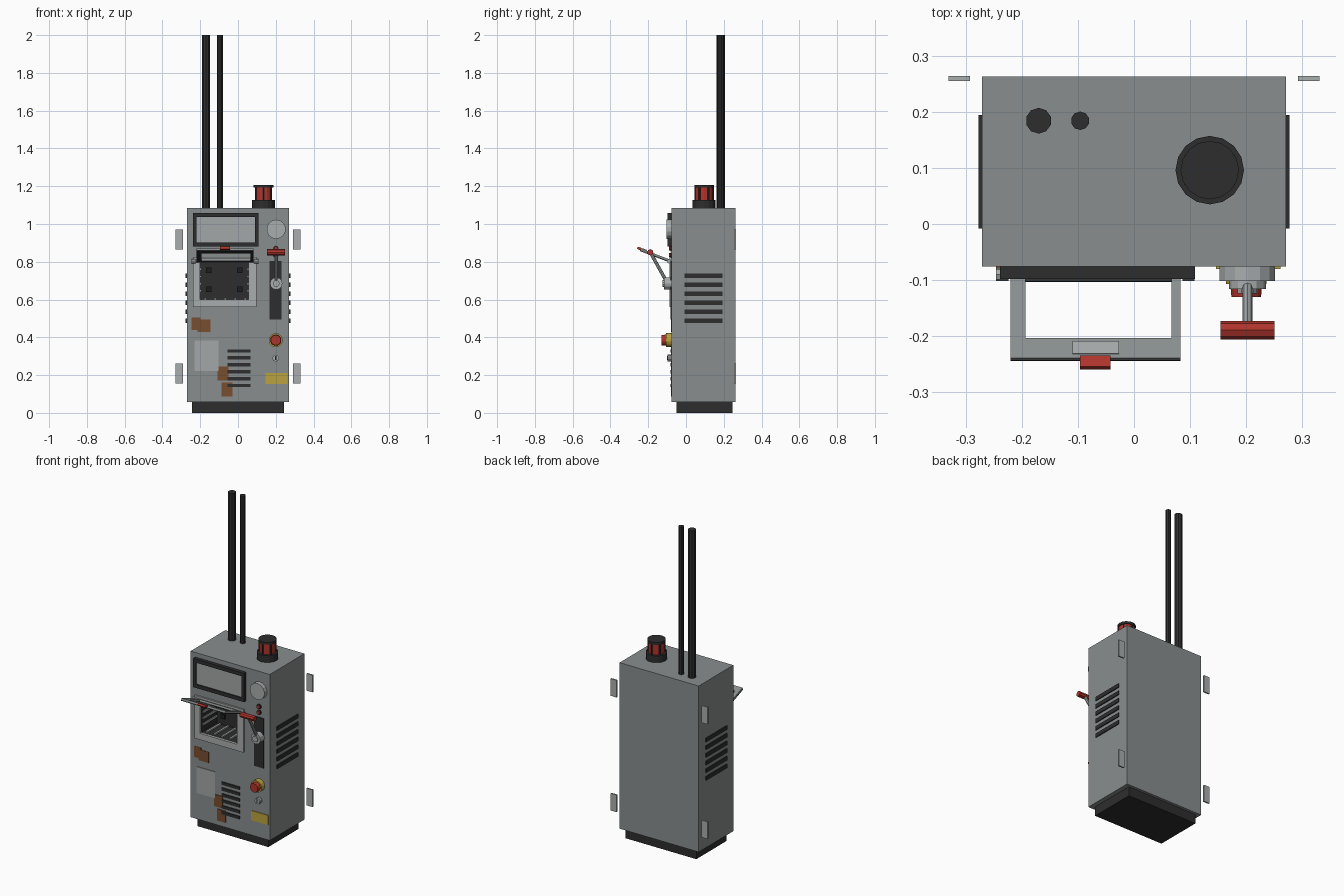
import bpy, bmesh, math
from mathutils import Vector, Matrix

if "Cube" in bpy.data.objects:
    bpy.data.objects.remove(bpy.data.objects["Cube"])


def material(name, r, g, b):
    m = bpy.data.materials.new(name)
    m.diffuse_color = (r, g, b, 1)
    m.use_nodes = True
    m.node_tree.nodes["Principled BSDF"].inputs["Base Color"].default_value = m.diffuse_color
    return m


BODY = material("cabinet grey", 0.25, 0.27, 0.27)
METAL = material("light metal", 0.40, 0.42, 0.42)
DARK = material("dark plastic", 0.027, 0.027, 0.027)
SCREEN = material("pale panel", 0.37, 0.39, 0.39)
RED = material("signal red", 0.43, 0.035, 0.025)
YELLOW = material("warning yellow", 0.50, 0.37, 0.05)
RUST = material("rust brown", 0.19, 0.075, 0.03)
BLACK = material("black", 0.012, 0.012, 0.012)


def finish(name, bm, mat):
    bmesh.ops.recalc_face_normals(bm, faces=bm.faces)
    me = bpy.data.meshes.new(name)
    bm.to_mesh(me)
    bm.free()
    me.materials.append(mat)
    ob = bpy.data.objects.new(name, me)
    bpy.context.collection.objects.link(ob)
    return ob


def box(name, x, y, z, mat, M=None):
    bm = bmesh.new()
    bmesh.ops.create_cube(bm, size=1)
    for v in bm.verts:
        v.co = Vector([(a + b) / 2 + c * (b - a) for c, (a, b) in zip(v.co, (x, y, z))])
    if M:
        bm.transform(M)
    return finish(name, bm, mat)


def rod(name, a, b, r, mat, sides=12, r2=None):
    a, b = Vector(a), Vector(b)
    d = b - a
    bm = bmesh.new()
    bmesh.ops.create_cone(bm, cap_ends=True, segments=sides, radius1=r,
                          radius2=r if r2 is None else r2, depth=d.length)
    bm.transform(Matrix.Translation((a + b) / 2) @ d.to_track_quat('Z', 'Y').to_matrix().to_4x4())
    return finish(name, bm, mat)


def frame(name, outer, inner, y, mat):
    # four bars around an opening; outer and inner are (x0, x1, z0, z1)
    (a, b, c, d), (e, f, g, h) = outer, inner
    box(name + "_left", (a, e), y, (c, d), mat)
    box(name + "_right", (f, b), y, (c, d), mat)
    box(name + "_bottom", (e, f), y, (c, g), mat)
    box(name + "_top", (e, f), y, (h, d), mat)


F = -0.076  # front face of the cabinet

# cabinet with a recessed hatch chamber
body = box("cabinet", (-0.271, 0.271), (F, 0.263), (0.058, 1.086), BODY)
cutter = box("chamber_cutter", (-0.2, 0.055), (-0.2, 0.08), (0.6, 0.795), BODY)
mod = body.modifiers.new("chamber", 'BOOLEAN')
mod.object, mod.operation, mod.solver = cutter, 'DIFFERENCE', 'EXACT'
bpy.context.view_layer.objects.active = body
bpy.ops.object.modifier_apply(modifier="chamber")
bpy.data.objects.remove(cutter)
body.data.materials.clear()
body.data.materials.append(BODY)
body.data.materials.append(DARK)
for p in body.data.polygons:
    c = p.center
    inside = -0.21 < c.x < 0.06 and F + 0.01 < c.y < 0.1 and 0.59 < c.z < 0.8
    p.material_index = 1 if inside else 0
box("plinth", (-0.243, 0.243), (-0.05, 0.246), (0, 0.06), DARK)

# chamber rails and back sockets
for i in range(5):
    x = -0.18 + i * 0.053
    box("floor_rail", (x, x + 0.012), (-0.06, 0.075), (0.6, 0.608), METAL)
for i in range(4):
    z = 0.64 + i * 0.038
    box("left_rail", (-0.2, -0.193), (-0.06, 0.075), (z, z + 0.012), METAL)
    box("right_rail", (0.048, 0.055), (-0.06, 0.075), (z, z + 0.012), METAL)
for x in (-0.155, 0.01):
    for z in (0.655, 0.755):
        box("socket", (x - 0.014, x + 0.014), (0.07, 0.081), (z - 0.014, z + 0.014), BLACK)

# wall brackets
for s in (-1, 1):
    for z in (0.155, 0.865):
        box("wall_bracket", sorted((s * 0.292, s * 0.331)), (0.255, 0.264), (z, z + 0.106), METAL)

# side and front vents
for i in range(6):
    z = 0.489 + i * 0.0475
    for s in (-1, 1):
        box("side_vent_slat", sorted((s * 0.265, s * 0.277)), (-0.008, 0.194), (z - 0.012, z + 0.012), DARK)
    z = 0.145 + i * 0.0365
    box("front_vent_slat", (-0.055, 0.066), (F - 0.006, F + 0.005), (z - 0.009, z + 0.009), DARK)

# antennas
rod("thick_antenna", (-0.17, 0.184, 1.08), (-0.17, 0.184, 2), 0.023, DARK, 10)
rod("thin_antenna", (-0.096, 0.184, 1.08), (-0.096, 0.184, 2), 0.0165, DARK, 10)

# beacon
bx, by = 0.135, 0.096
rod("beacon_base", (bx, by, 1.08), (bx, by, 1.128), 0.061, DARK, 16)
rod("beacon_lens", (bx, by, 1.128), (bx, by, 1.195), 0.046, RED, 16)
rod("beacon_cap", (bx, by, 1.192), (bx, by, 1.207), 0.052, DARK, 16)
for i in range(6):
    a = math.radians(30 + i * 60)
    x, y = bx + 0.047 * math.cos(a), by + 0.047 * math.sin(a)
    rod("beacon_cage_bar", (x, y, 1.125), (x, y, 1.195), 0.005, DARK, 6)

# display
frame("display_frame", (-0.239, 0.109, 0.88, 1.058), (-0.22, 0.091, 0.902, 1.036), (-0.098, F + 0.002), DARK)
box("display_screen", (-0.222, 0.093), (-0.09, F + 0.002), (0.9, 1.038), SCREEN)

# gauge and indicator lamps
rod("gauge", (0.202, F + 0.002, 0.972), (0.202, -0.102, 0.972), 0.051, METAL, 14)
for z in (0.87, 0.835):
    rod("indicator_lamp_ring", (0.2, F + 0.002, z), (0.2, -0.083, z), 0.015, DARK, 10)
    rod("indicator_lamp", (0.2, F, z), (0.2, -0.091, z), 0.011, RED, 10)

# hatch surround
frame("hatch_surround", (-0.237, 0.098, 0.56, 0.825), (-0.2, 0.055, 0.6, 0.795), (-0.087, F + 0.002), METAL)

# hatch hinge
rod("hinge_pin", (-0.24, -0.09, 0.803), (0.1, -0.09, 0.803), 0.007, METAL, 8)
for x in (-0.246, 0.086):
    rod("hinge_knuckle", (x, -0.09, 0.803), (x + 0.022, -0.09, 0.803), 0.012, METAL, 8)

# open hatch door, built lying flat and tilted about the hinge
M = Matrix.Translation((0, -0.09, 0.803)) @ Matrix.Rotation(math.radians(-21), 4, 'X')
for suffix, zz, mat in (("", (0, 0.01), BODY), ("_seal", (-0.005, 0), DARK)):
    box("hatch_door_left" + suffix, (-0.22, -0.193), (-0.163, 0), zz, mat, M)
    box("hatch_door_right" + suffix, (0.067, 0.083), (-0.163, 0), zz, mat, M)
    box("hatch_door_outer" + suffix, (-0.193, 0.067), (-0.163, -0.125), zz, mat, M)
    box("hatch_door_inner" + suffix, (-0.193, 0.067), (-0.012, 0), zz, mat, M)
box("hatch_door_plate", (-0.11, -0.027), (-0.156, -0.132), (0.008, 0.014), SCREEN, M)
box("hatch_door_grip", (-0.096, -0.042), (-0.181, -0.16), (0.0, 0.013), RED, M)

# lever in its slot
box("lever_slot", (0.167, 0.231), (F - 0.005, F + 0.002), (0.495, 0.803), DARK)
rod("lever_hub", (0.202, F + 0.002, 0.685), (0.202, -0.116, 0.685), 0.033, METAL, 12)
rod("lever_hub_cap", (0.202, -0.11, 0.685), (0.202, -0.124, 0.685), 0.018, METAL, 10)
rod("lever_arm", (0.202, -0.1, 0.69), (0.202, -0.189, 0.85), 0.009, METAL, 8)
rod("lever_grip", (0.154, -0.189, 0.85), (0.25, -0.189, 0.85), 0.0165, RED, 8)

# emergency button and key lock
rod("button_collar", (0.2, F + 0.002, 0.385), (0.2, -0.107, 0.385), 0.037, YELLOW, 14)
rod("button_head", (0.2, -0.1, 0.385), (0.2, -0.13, 0.385), 0.03, RED, 14, 0.027)
rod("key_lock", (0.2, F + 0.002, 0.29), (0.2, -0.098, 0.29), 0.018, METAL, 10)
box("key_slot", (0.197, 0.203), (-0.1, -0.095), (0.28, 0.3), BLACK)

# plates and rust patches on the front
box("blank_plate", (-0.23, -0.103), (F - 0.004, F + 0.002), (0.221, 0.384), SCREEN)
box("warning_plate", (0.146, 0.261), (F - 0.004, F + 0.002), (0.152, 0.212), YELLOW)
for i, (x0, x1, z0, z1) in enumerate(((-0.246, -0.198, 0.438, 0.506), (-0.214, -0.146, 0.427, 0.494),
                                      (-0.108, -0.05, 0.172, 0.245), (-0.087, -0.03, 0.088, 0.16))):
    box("rust_patch", (x0, x1), (F - 0.002 - i * 0.0008, F + 0.002), (z0, z1), RUST)
